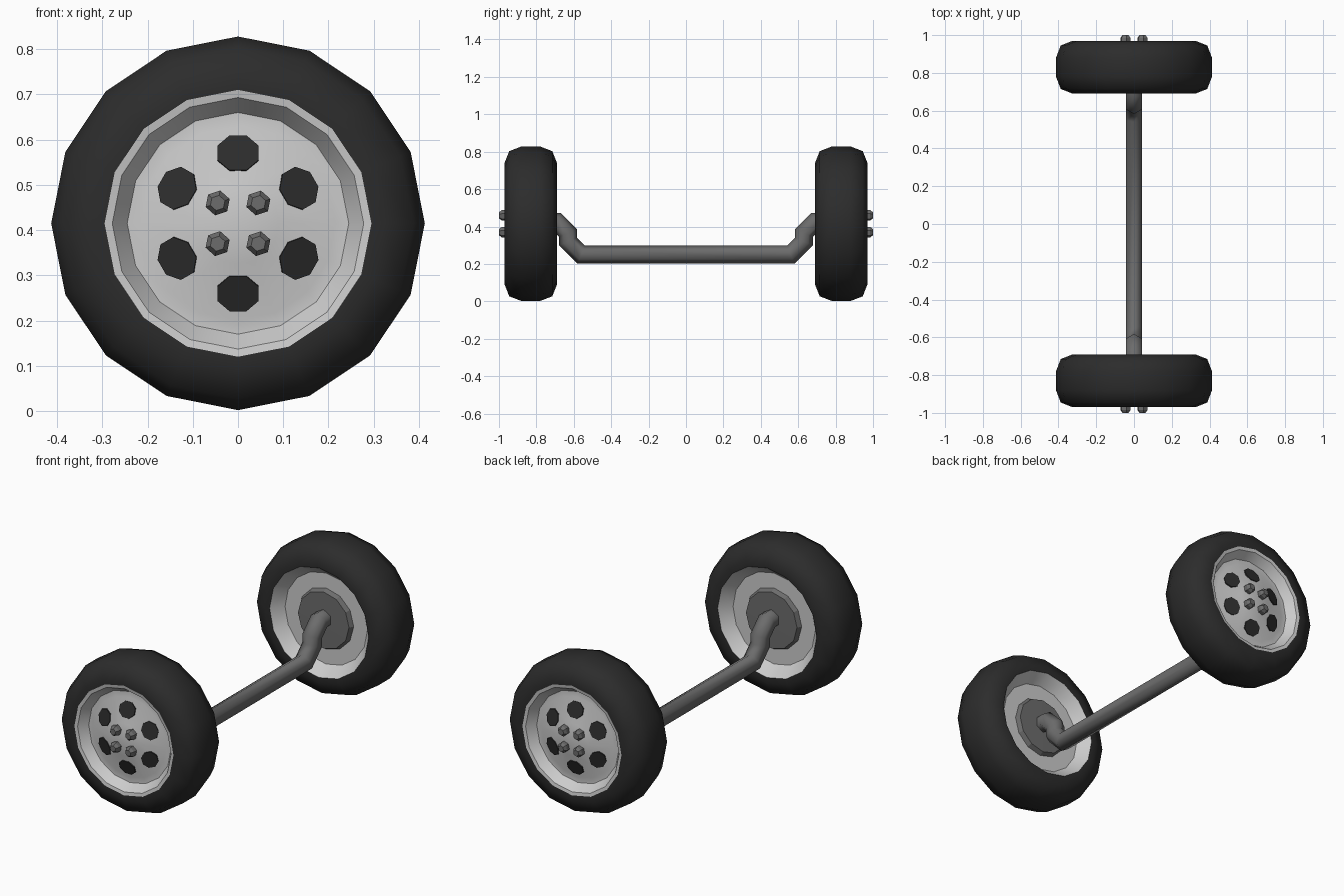
import bpy, bmesh
from math import sin, cos, pi, radians, atan2
from mathutils import Matrix, Vector

if "Cube" in bpy.data.objects:
    bpy.data.objects.remove(bpy.data.objects["Cube"])

ZC = 0.415  # wheel centre height
HUB = Matrix.Translation((0, 0, ZC))


def material(name, v):
    m = bpy.data.materials.new(name)
    m.diffuse_color = (v, v, v, 1)
    m.use_nodes = True
    m.node_tree.nodes["Principled BSDF"].inputs["Base Color"].default_value = m.diffuse_color
    return m


RUBBER = material("rubber", 0.025)
ALLOY = material("alloy", 0.55)
STEEL = material("steel", 0.15)


def lathe(bm, profile, sides, mat=HUB, phase=0.0):
    """Revolve (radius, y) points about the y axis, outboard to inboard."""
    rings = []
    for i in range(sides):
        a = phase + 2 * pi * i / sides
        rings.append([bm.verts.new(mat @ Vector((r * sin(a), y, r * cos(a)))) for r, y in profile])
    for i in range(sides):
        p, q = rings[i], rings[(i + 1) % sides]
        for k in range(len(profile) - 1):
            if profile[k][0] == 0:
                bm.faces.new((p[k], p[k + 1], q[k + 1]))
            elif profile[k + 1][0] == 0:
                bm.faces.new((p[k], p[k + 1], q[k]))
            else:
                bm.faces.new((p[k], p[k + 1], q[k + 1], q[k]))
    bmesh.ops.remove_doubles(bm, verts=bm.verts, dist=1e-5)


def finish(name, bm, mat, angle=35, mirror=True):
    me = bpy.data.meshes.new(name)
    bm.to_mesh(me)
    bm.free()
    me.materials.append(mat)
    ob = bpy.data.objects.new(name, me)
    bpy.context.collection.objects.link(ob)
    bpy.ops.object.select_all(action='DESELECT')
    ob.select_set(True)
    bpy.context.view_layer.objects.active = ob
    if angle:
        bpy.ops.object.shade_smooth_by_angle(angle=radians(angle))
    if mirror:
        m = ob.modifiers.new("both_wheels", 'MIRROR')
        m.use_axis = (False, True, False)
        m.use_mirror_merge = False


# tyres
bm = bmesh.new()
lathe(bm, [(.295, .97), (.325, .97), (.388, .945), (.413, .88),
           (.413, .78), (.388, .715), (.325, .69), (.295, .69)], 16)
finish("tyre", bm, RUBBER, 60)

# rims: domed face, lip, barrel and inner dish
bm = bmesh.new()
lathe(bm, [(0, .967), (.09, .963), (.215, .92), (.245, .92), (.278, .967), (.295, .97),
           (.295, .69), (.245, .75), (0, .75)], 16)
finish("rim", bm, ALLOY, 25)

# dark vent holes lying on the dome
bm = bmesh.new()
for k in range(6):
    m = (HUB @ Matrix.Rotation(k * pi / 3, 4, 'Y') @ Matrix.Translation((0, .941, .155))
         @ Matrix.Rotation(atan2(.043, .125), 4, 'X') @ Matrix.Diagonal((1, 1, .9, 1)))
    lathe(bm, [(0, .003), (.049, .003), (.049, -.008)], 8, m, pi / 8)
finish("vent_hole", bm, RUBBER, 0)

# wheel nuts
bm = bmesh.new()
for x in (-.045, .045):
    for z in (-.045, .045):
        lathe(bm, [(0, 1.0), (.017, 1.0), (.028, .985), (.028, .955)], 6,
              Matrix.Translation((x, 0, ZC + z)), .2)
finish("wheel_nut", bm, STEEL, 0)

# brake drums
bm = bmesh.new()
lathe(bm, [(.165, .752), (.152, .727), (0, .725)], 12)
finish("brake_drum", bm, STEEL, 20)

# dropped axle: hexagonal tube swept with mitred bends
half = [(.56, .25), (.63, .32), (.63, .365), (.69, .425), (.74, .425)]
path = [Vector((-y, z)) for y, z in reversed(half)] + [Vector(p) for p in half]
R = .048
bm = bmesh.new()
rings = []
for i, p in enumerate(path):
    a = (p - path[i - 1]).normalized() if i else Vector((1, 0))
    b = (path[i + 1] - p).normalized() if i < len(path) - 1 else Vector((1, 0))
    t = (a + b).normalized()
    n = Vector((-t.y, t.x)) / t.dot(a)
    ring = []
    for k in range(6):
        ang = k * pi / 3
        q = p + n * R * cos(ang)
        ring.append(bm.verts.new((R * sin(ang), q.x, q.y)))
    rings.append(ring)
for p, q in zip(rings, rings[1:]):
    for k in range(6):
        j = (k + 1) % 6
        bm.faces.new((p[k], p[j], q[j], q[k]))
bm.faces.new(rings[0])
bm.faces.new(rings[-1])
bmesh.ops.recalc_face_normals(bm, faces=bm.faces)
finish("axle", bm, STEEL, 61, mirror=False)
